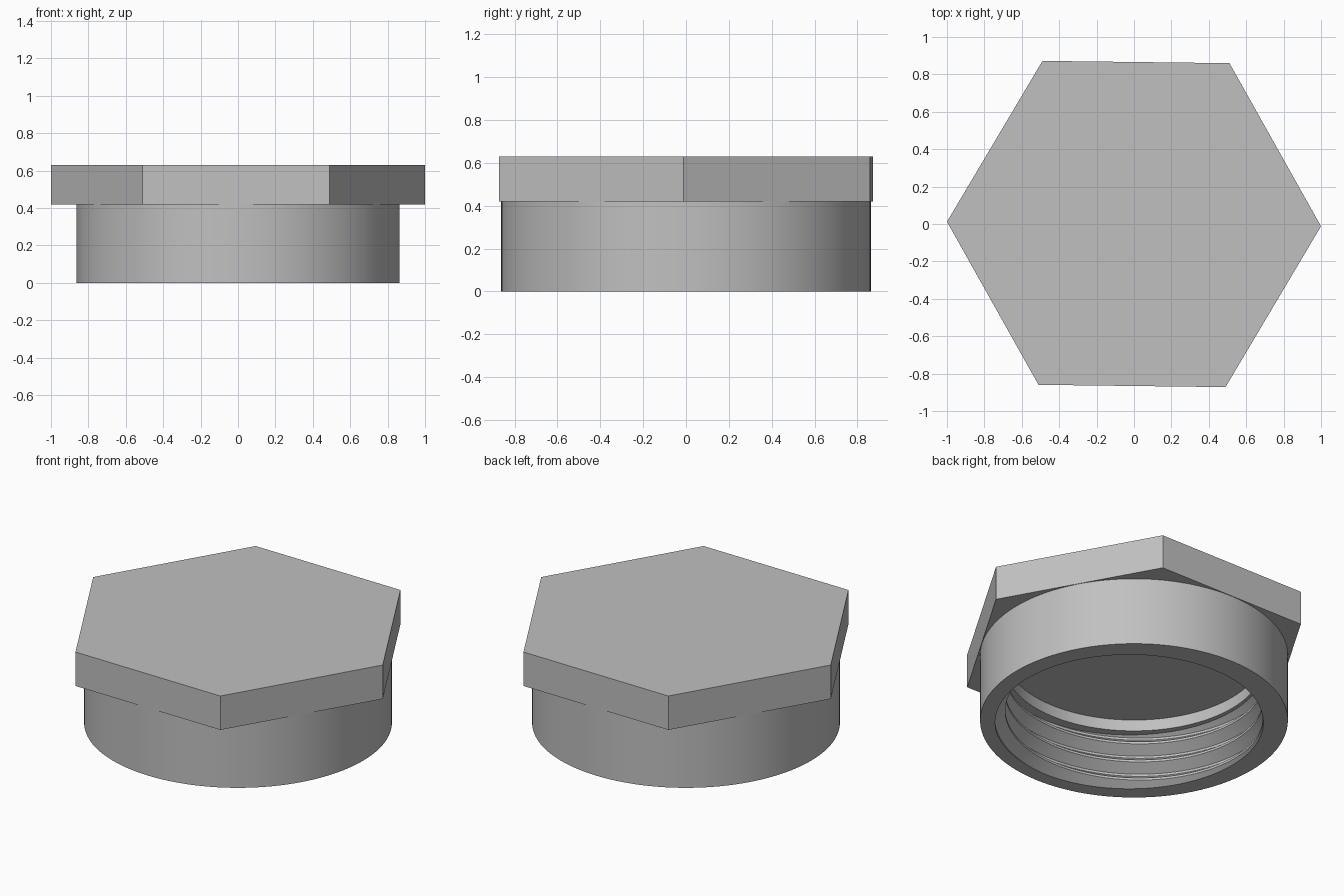
import bpy, bmesh, math

if "Cube" in bpy.data.objects:
    bpy.data.objects.remove(bpy.data.objects["Cube"])

SEGMENTS = 120
COLLAR_R, COLLAR_H, HEAD_TOP = 0.863, 0.42, 0.63
MINOR_R, MAJOR_R, PITCH, THREAD_TOP = 0.722, 0.782, 0.117, 0.35
THREAD_START = math.radians(-70)

grey = bpy.data.materials.new("plain grey")
grey.use_nodes = True
grey.diffuse_color = (0.53, 0.53, 0.53, 1)
grey.node_tree.nodes["Principled BSDF"].inputs["Base Color"].default_value = grey.diffuse_color


def add_object(name, bm):
    mesh = bpy.data.meshes.new(name)
    bm.to_mesh(mesh)
    bm.free()
    mesh.materials.append(grey)
    obj = bpy.data.objects.new(name, mesh)
    bpy.context.collection.objects.link(obj)
    return obj


def ring(radius, z):
    """Row of a plain turned surface."""
    return lambda angle: (radius, z)


def thread_row(turn):
    """Row that climbs with the helix, trimmed to the threaded length."""
    def at(angle):
        lead = (angle - THREAD_START) / math.tau
        z = min(max(PITCH * (turn + lead), 0), THREAD_TOP)
        u = z / PITCH - lead
        slope = (abs(u - round(u)) - 0.06) / 0.38
        return MAJOR_R - (MAJOR_R - MINOR_R) * min(max(slope, 0), 1), z
    return at


# Hexagonal head, turned a touch about the vertical
bm = bmesh.new()
corners = [math.radians(60 * i - 0.7) for i in range(6)]
base = bm.faces.new([bm.verts.new((math.cos(a), math.sin(a), COLLAR_H)) for a in corners])
top = bmesh.ops.extrude_face_region(bm, geom=[base])["geom"]
bmesh.ops.translate(bm, vec=(0, 0, HEAD_TOP - COLLAR_H),
                    verts=[v for v in top if isinstance(v, bmesh.types.BMVert)])
bmesh.ops.recalc_face_normals(bm, faces=bm.faces)
add_object("hex_head", bm)

# Round collar with an internal helical thread and a plain relief above it
rows = [ring(COLLAR_R, COLLAR_H), ring(COLLAR_R, 0)]
rows += [thread_row(k + f) for k in range(-3, 6) for f in (-0.44, -0.06, 0.06, 0.44)]
rows += [ring(MINOR_R, THREAD_TOP), ring(MINOR_R, COLLAR_H)]

bm = bmesh.new()
grid = []
for row in rows:
    line = []
    for i in range(SEGMENTS + 1):
        angle = math.tau * i / SEGMENTS
        r, z = row(angle)
        line.append(bm.verts.new((r * math.cos(angle), r * math.sin(angle), z)))
    grid.append(line)
for a, b in zip(grid, grid[1:]):
    for i in range(SEGMENTS):
        bm.faces.new((a[i], b[i], b[i + 1], a[i + 1]))
bmesh.ops.remove_doubles(bm, verts=bm.verts, dist=0.0001)
collar = add_object("threaded_collar", bm)

bpy.ops.object.select_all(action="DESELECT")
collar.select_set(True)
bpy.context.view_layer.objects.active = collar
bpy.ops.object.shade_smooth_by_angle(angle=math.radians(30))
